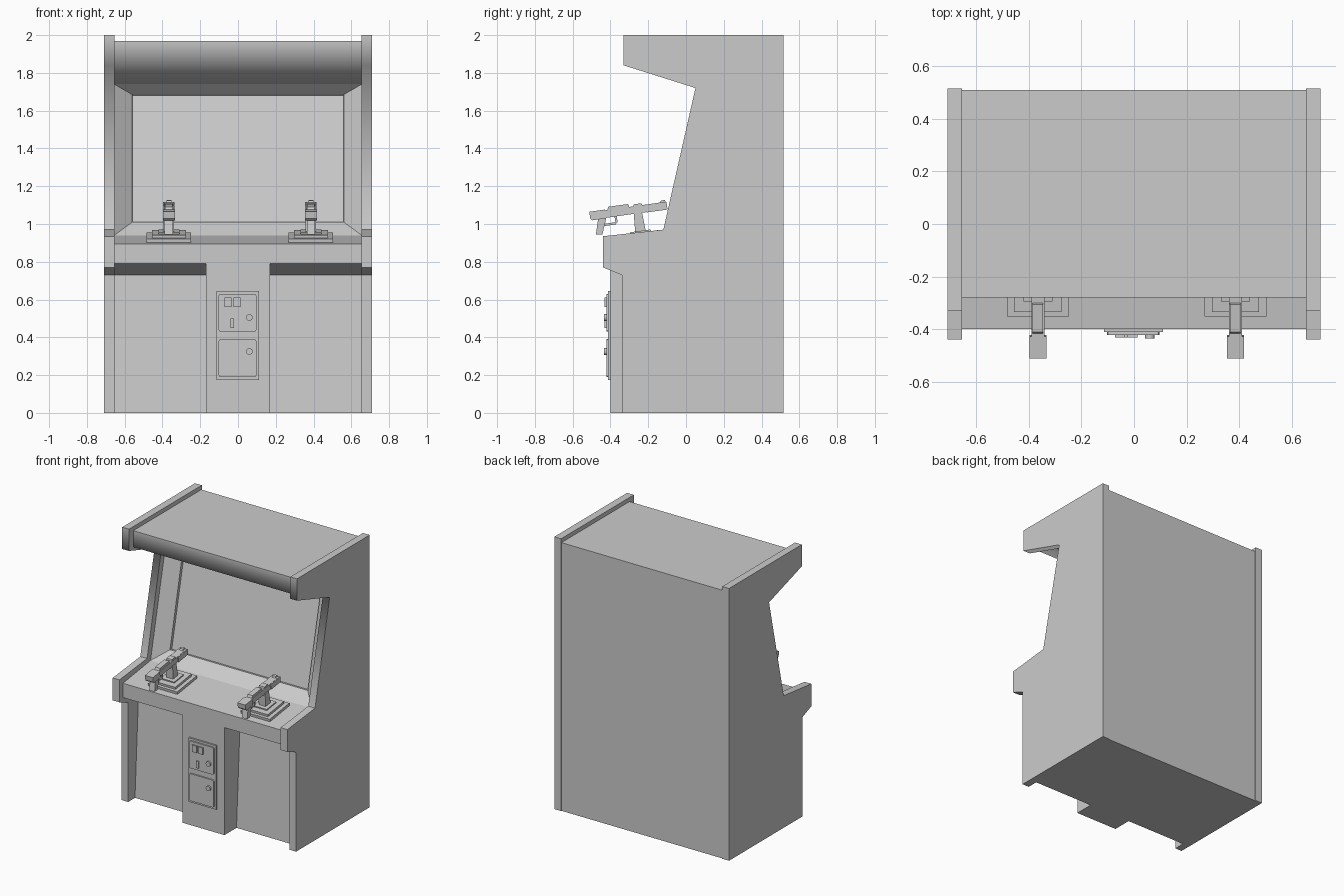
import bpy, bmesh, math
from mathutils import Matrix, Vector

if "Cube" in bpy.data.objects:
    bpy.data.objects.remove(bpy.data.objects["Cube"])


def finish(name, bm, matrix=None):
    bmesh.ops.recalc_face_normals(bm, faces=bm.faces)
    me = bpy.data.meshes.new(name)
    bm.to_mesh(me)
    bm.free()
    ob = bpy.data.objects.new(name, me)
    bpy.context.collection.objects.link(ob)
    if matrix:
        ob.matrix_world = matrix
    return ob


def add_prism(bm, pts, x0, x1, smooth=()):
    """Extrude a (y, z) profile along x; returns the strip faces, one per profile edge."""
    a = [bm.verts.new((x0, y, z)) for y, z in pts]
    b = [bm.verts.new((x1, y, z)) for y, z in pts]
    bm.faces.new(a)
    bm.faces.new(b[::-1])
    n = len(pts)
    strips = [bm.faces.new((a[i], b[i], b[(i + 1) % n], a[(i + 1) % n])) for i in range(n)]
    for i in smooth:
        strips[i].smooth = True
    return strips


def add_box(bm, x0, x1, y0, y1, z0, z1):
    add_prism(bm, [(y0, z0), (y1, z0), (y1, z1), (y0, z1)], x0, x1)


# Side panels
panel = [(-0.33, 2.0), (-0.33, 1.84), (0.05, 1.72), (-0.12, 0.97), (-0.44, 0.935),
         (-0.44, 0.77), (-0.34, 0.73), (-0.34, 0), (0.515, 0), (0.515, 2.0)]
for side, x0, x1 in (("left", -0.71, -0.655), ("right", 0.655, 0.71)):
    bm = bmesh.new()
    add_prism(bm, panel, x0, x1, smooth=(0, 1, 2))
    finish(side + "_side_panel", bm)

# Cabinet body with the sign band, screen opening, control deck and recessed lower front
body = [(-0.28, 1.97), (-0.28, 1.85), (0.10, 1.74), (-0.08, 0.94), (-0.40, 0.895),
        (-0.40, 0.79), (-0.22, 0.73), (-0.26, 0), (0.51, 0), (0.51, 1.97)]
bm = bmesh.new()
strips = add_prism(bm, body, -0.655, 0.655, smooth=(0, 1))
opening = strips[2]
bmesh.ops.recalc_face_normals(bm, faces=bm.faces)

# Sloping bezel, then a shallow step back to the screen
bmesh.ops.inset_individual(bm, faces=[opening], thickness=0.07)
for v in opening.verts:
    top = v.co.z > 1.3
    v.co = Vector((math.copysign(0.56, v.co.x), 0.16 if top else 0.01, 1.685 if top else 1.01))
bmesh.ops.inset_individual(bm, faces=[opening], thickness=0.002, depth=-0.02)
finish("cabinet_body", bm)

# Centre pillar
bm = bmesh.new()
add_box(bm, -0.17, 0.17, -0.40, -0.20, 0, 0.79)
finish("coin_pillar", bm)

# Coin door plate, doors and fittings
bm = bmesh.new()
add_box(bm, -0.115, 0.11, -0.412, -0.39, 0.175, 0.645)
finish("coin_plate", bm)
for name, z in (("upper", 0.43), ("lower", 0.19)):
    bm = bmesh.new()
    add_box(bm, -0.102, 0.097, -0.422, -0.41, z, z + 0.2)
    upright = [e for e in bm.edges if abs(e.verts[0].co.y - e.verts[1].co.y) > 0.005]
    bmesh.ops.bevel(bm, geom=upright, offset=0.01, segments=2, affect='EDGES', profile=0.5)
    finish(name + "_coin_door", bm)
    bm = bmesh.new()
    bmesh.ops.create_cone(bm, cap_ends=True, segments=16, radius1=0.018, radius2=0.018, depth=0.02)
    lock_z = 0.505 if name == "upper" else 0.325
    finish(name + "_door_lock", bm,
           Matrix.Translation((0.06, -0.425, lock_z)) @ Matrix.Rotation(math.pi / 2, 4, 'X'))
bm = bmesh.new()
for x0, x1, z0, z1 in ((-0.072, -0.034, 0.56, 0.61), (-0.024, 0.014, 0.56, 0.61),
                       (-0.04, -0.02, 0.45, 0.50)):
    add_box(bm, x0, x1, -0.432, -0.42, z0, z1)
finish("coin_slots", bm)

# Mounted light guns, built in a frame tilted with the control deck
for side, x in (("left", -0.366), ("right", 0.386)):
    frame = Matrix.Translation((x, -0.235, 0.918)) @ Matrix.Rotation(math.radians(8), 4, 'X')

    bm = bmesh.new()
    add_box(bm, -0.118, 0.118, -0.115, 0.115, -0.005, 0.02)
    add_box(bm, -0.09, 0.09, -0.095, 0.095, 0.02, 0.037)
    add_box(bm, -0.055, 0.055, -0.055, 0.055, 0.037, 0.046)
    finish(side + "_gun_base", bm, frame)

    bm = bmesh.new()
    add_prism(bm, [(-0.028, 0.045), (0.028, 0.045), (0.022, 0.145), (-0.022, 0.145)], -0.028, 0.028)
    finish(side + "_gun_post", bm, frame)

    bm = bmesh.new()
    add_box(bm, -0.025, 0.025, -0.20, 0.15, 0.14, 0.18)
    add_prism(bm, [(-0.254, 0.148), (-0.245, 0.137), (-0.17, 0.137), (-0.17, 0.184), (-0.254, 0.184)],
              -0.032, 0.032)
    add_box(bm, -0.03, 0.03, 0.045, 0.158, 0.138, 0.178)
    finish(side + "_gun_barrel", bm, frame)

    bm = bmesh.new()
    add_prism(bm, [(-0.16, 0.178), (-0.04, 0.178), (-0.045, 0.196), (-0.15, 0.196)], -0.02, 0.02)
    add_prism(bm, [(-0.02, 0.178), (0.03, 0.178), (0.025, 0.19), (-0.015, 0.19)], -0.022, 0.022)
    add_prism(bm, [(0.12, 0.176), (0.156, 0.176), (0.15, 0.19), (0.13, 0.19)], -0.013, 0.013)
    finish(side + "_gun_sights", bm, frame)

    bm = bmesh.new()
    add_prism(bm, [(-0.236, 0.06), (-0.202, 0.055), (-0.168, 0.142), (-0.212, 0.142)], -0.022, 0.022)
    finish(side + "_gun_grip", bm, frame)

    bm = bmesh.new()
    add_prism(bm, [(-0.188, 0.098), (-0.125, 0.098), (-0.113, 0.11), (-0.113, 0.142),
                   (-0.125, 0.142), (-0.125, 0.11), (-0.184, 0.11)], -0.012, 0.012)
    finish(side + "_trigger_guard", bm, frame)
